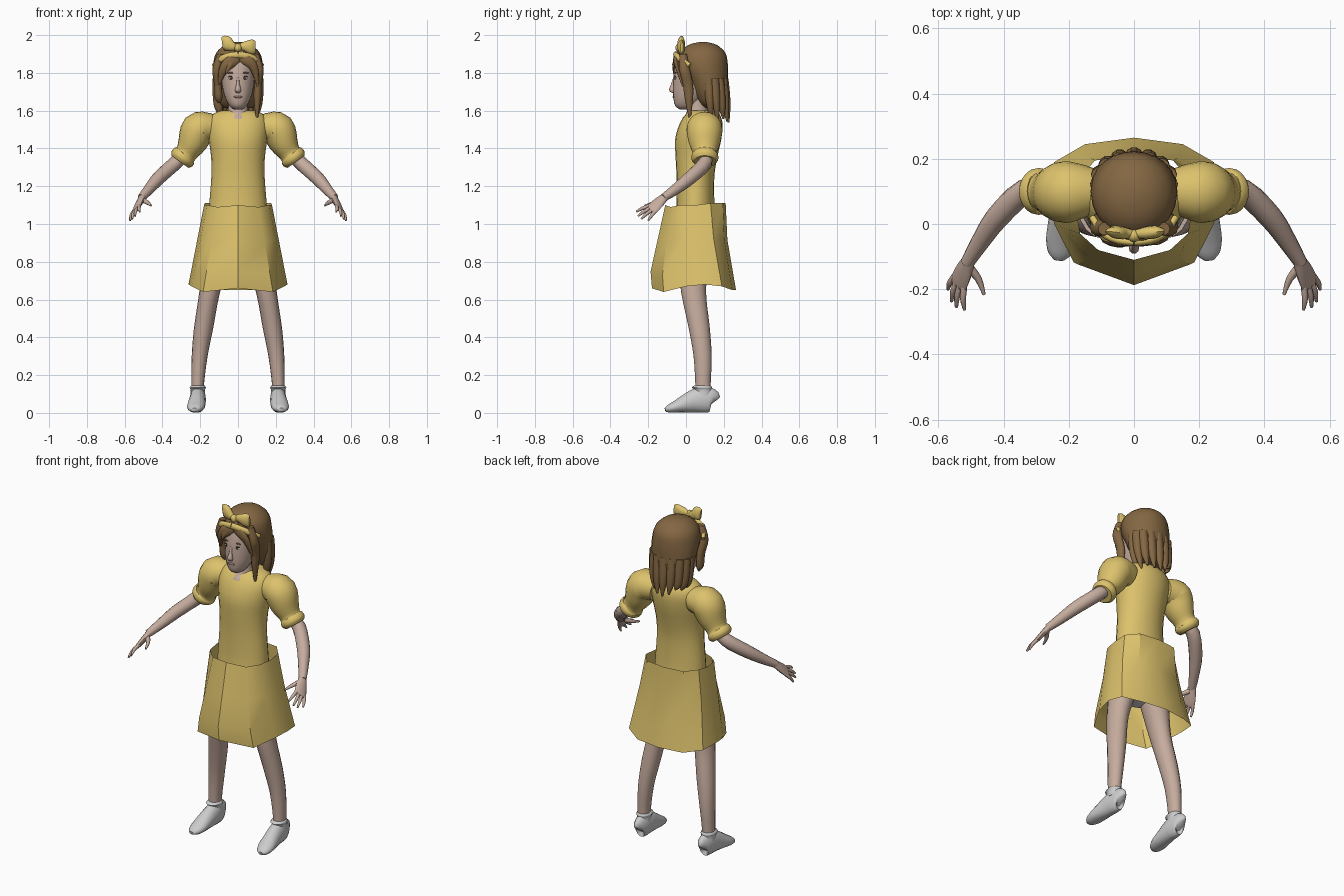
import bpy, bmesh, math, random
from mathutils import Vector, Matrix

random.seed(4)

def material(name, r, g, b):
    m = bpy.data.materials.new(name)
    m.diffuse_color = (r, g, b, 1)
    return m

YELLOW = material("dress_yellow", 0.72, 0.54, 0.15)
SKIN = material("skin", 0.56, 0.41, 0.34)
HAIR = material("hair_brown", 0.23, 0.135, 0.055)
WHITE = material("shoe_white", 0.6, 0.6, 0.61)
DARK = material("eye_dark", 0.07, 0.05, 0.035)
LIP = material("lip_pink", 0.38, 0.22, 0.19)

def finish(name, bm, mat, mirror=False, angle=50):
    bmesh.ops.recalc_face_normals(bm, faces=bm.faces)
    me = bpy.data.meshes.new(name)
    bm.to_mesh(me)
    bm.free()
    me.materials.append(mat)
    me.shade_smooth()
    me.set_sharp_from_angle(angle=math.radians(angle))
    ob = bpy.data.objects.new(name, me)
    bpy.context.collection.objects.link(ob)
    if mirror:
        ob.modifiers.new("mirror", 'MIRROR').use_mirror_merge = False
    return ob

def spline(keys, steps):
    """Smooth rows through the key rows (all components)."""
    out = []
    for i in range(len(keys) - 1):
        a, b = keys[max(i - 1, 0)], keys[i]
        c, d = keys[i + 1], keys[min(i + 2, len(keys) - 1)]
        for s in range(steps):
            t = s / steps
            out.append([0.5 * (2 * q + (r - p) * t + (2 * p - 5 * q + 4 * r - w) * t * t
                               + (3 * q - p - 3 * r + w) * t ** 3)
                        for p, q, r, w in zip(a, b, c, d)])
    return out + [list(keys[-1])]

def loft(name, keys, mat, ref=None, n=16, steps=3, mirror=False):
    """Oval rings (x, y, z, ra, rb); level rings when ref is None, else across the path."""
    rows = spline(keys, steps)
    bm = bmesh.new()
    rings = []
    for i, (x, y, z, ra, rb) in enumerate(rows):
        c = Vector((x, y, z))
        u, v = Vector((1, 0, 0)), Vector((0, 1, 0))
        if ref:
            t = Vector(rows[min(i + 1, len(rows) - 1)][:3]) - Vector(rows[max(i - 1, 0)][:3])
            t.normalize()
            u = t.cross(Vector(ref)).normalized()
            v = t.cross(u)
        ra, rb = max(ra, 0.001), max(rb, 0.001)
        rings.append([bm.verts.new(c + u * ra * math.cos(k * math.tau / n)
                                   + v * rb * math.sin(k * math.tau / n)) for k in range(n)])
    for p, q in zip(rings, rings[1:]):
        for k in range(n):
            bm.faces.new((p[k], p[(k + 1) % n], q[(k + 1) % n], q[k]))
    bm.faces.new(rings[0])
    bm.faces.new(rings[-1])
    return finish(name, bm, mat, mirror)

def column(name, keys, mat, **kw):
    """Level loft on the centre plane from (z, y, rx, ry)."""
    return loft(name, [(0, y, z, rx, ry) for z, y, rx, ry in keys], mat, n=24, **kw)

def ball(name, loc, radii, mat, mirror=False):
    bm = bmesh.new()
    bmesh.ops.create_uvsphere(bm, u_segments=12, v_segments=8, radius=1,
                              matrix=Matrix.Translation(loc) @ Matrix.Diagonal((*radii, 1)))
    return finish(name, bm, mat, mirror)

# Bodice and underwear
column("bodice", [(1.05, .05, .155, .105), (1.12, .05, .151, .1), (1.25, .05, .141, .1),
                  (1.35, .055, .142, .11), (1.45, .065, .155, .122), (1.53, .08, .16, .114),
                  (1.58, .088, .135, .09), (1.602, .088, .085, .065)], YELLOW)
column("underwear", [(.8, .04, .08, .07), (.86, .045, .15, .11), (.96, .05, .16, .12),
                     (1.06, .05, .15, .1)], WHITE)

# Skirt: a faceted flared sheet with a ridge down the front
hem = [(0, -.18, .66), (.185, -.118, .64), (.245, 0, .67), (.262, .1, .68),
       (.245, .19, .67), (.15, .245, .65), (0, .265, .65)]
waist = [(0, -.11, 1.1), (.11, -.08, 1.09), (.165, -.03, 1.1), (.18, .05, 1.1),
         (.175, .13, 1.11), (.12, .195, 1.11), (0, .21, 1.11)]
bm = bmesh.new()
rows = []
for t, front, back in ((0, 1, 1), (.2, 1.13, .98), (.58, 1.08, .94), (1, 1, 1)):
    half = [Vector(a).lerp(Vector(b), t) for a, b in zip(hem, waist)]
    for p in half:
        p.y *= front if p.y < 0 else back
    loop = half + [Vector((-p.x, p.y, p.z)) for p in half[-2:0:-1]]
    rows.append([bm.verts.new(p) for p in loop])
for p, q in zip(rows, rows[1:]):
    for k in range(len(p)):
        j = (k + 1) % len(p)
        bm.faces.new((p[k], p[j], q[j], q[k]))
finish("skirt", bm, YELLOW, angle=35)

# Puffed sleeves with rolled cuffs
loft("sleeve", [(.12, .1, 1.505, .07, .07), (.165, .1, 1.51, .08, .085), (.21, .098, 1.5, .092, .095),
                (.242, .098, 1.43, .078, .083), (.274, .1, 1.375, .058, .062),
                (.284, .1, 1.362, .066, .07), (.297, .1, 1.345, .068, .071),
                (.308, .1, 1.33, .055, .058)], YELLOW, ref=(0, 1, 0), n=20, mirror=True)

# Arms, palms and fingers
loft("arm", [(.27, .1, 1.38, .034, .034), (.335, .1, 1.32, .038, .038), (.42, .02, 1.243, .036, .036),
             (.475, -.06, 1.18, .028, .028), (.512, -.12, 1.138, .021, .021)],
     SKIN, ref=(0, 0, 1), n=14, mirror=True)
palm_ref = (-.78, .19, -.62)
loft("palm", [(.504, -.105, 1.15, .02, .018), (.522, -.145, 1.113, .033, .016),
              (.538, -.18, 1.08, .037, .012), (.542, -.19, 1.073, .03, .008)],
     SKIN, ref=palm_ref, n=12, mirror=True)
spread = Vector((.56, .67, -.5))
tips = [(.52, -.263, 1.065), (.545, -.255, 1.042), (.56, -.237, 1.027), (.571, -.2, 1.018)]
for i, tip in enumerate(tips):
    base = Vector((.536, -.176, 1.083)) + spread * (i - 1.5) * .017
    mid = base.lerp(Vector(tip), .55) + Vector((.004, 0, .004))
    loft("finger", [(*base, .01, .01), (*mid, .009, .009), (*tip, .005, .005)],
         SKIN, ref=palm_ref, n=8, mirror=True)
loft("thumb", [(.51, -.13, 1.13, .015, .015), (.478, -.168, 1.112, .011, .011),
               (.46, -.217, 1.098, .005, .005)], SKIN, ref=(0, 0, 1), n=8, mirror=True)

# Legs, shoes and ankle cuffs
loft("leg", [(.09, .045, .9, .08, .09), (.115, .04, .8, .075, .08), (.15, .04, .64, .055, .066),
             (.182, .07, .45, .051, .056), (.203, .088, .3, .042, .048),
             (.213, .09, .16, .034, .041), (.213, .09, .1, .034, .04)], SKIN, mirror=True)
loft("shoe", [(.211, .149, .058, .014, .035), (.211, .137, .066, .033, .062), (.212, .085, .07, .042, .069),
              (.214, .045, .063, .044, .062), (.218, 0, .05, .046, .049), (.223, -.05, .034, .047, .033),
              (.228, -.09, .022, .036, .021), (.23, -.11, .016, .016, .01)],
     WHITE, ref=(0, 0, 1), mirror=True)
loft("ankle_cuff", [(.213, .092, .09, .04, .048), (.213, .09, .122, .038, .046),
                    (.213, .084, .134, .043, .054), (.213, .088, .145, .036, .043)],
     WHITE, mirror=True)

# Neck and head
column("neck", [(1.52, .045, .066, .07), (1.56, .05, .07, .069), (1.595, .06, .054, .055),
                (1.67, .06, .05, .055)], SKIN)
column("head", [(1.605, .0, .018, .03), (1.625, .0, .045, .057), (1.67, .015, .069, .082),
                (1.73, .035, .084, .104), (1.8, .045, .09, .11), (1.87, .06, .087, .11),
                (1.92, .07, .06, .08)], SKIN)
loft("nose", [(0, -.064, 1.775, .006, .004), (0, -.07, 1.74, .009, .01),
              (0, -.074, 1.708, .016, .017), (0, -.066, 1.694, .01, .008)], SKIN, n=10)
ball("eye_white", (.036, -.056, 1.772), (.016, .004, .007), WHITE, True)
ball("iris", (.035, -.058, 1.772), (.007, .004, .007), DARK, True)
ball("upper_lash", (.036, -.057, 1.78), (.018, .004, .003), DARK, True)
ball("eyebrow", (.037, -.056, 1.8), (.021, .005, .004), HAIR, True)
ball("lips", (0, -.066, 1.673), (.024, .005, .006), LIP)

# Hair: main mass behind the face
column("hair_mass", [(1.963, .09, .02, .02), (1.948, .088, .07, .075), (1.905, .087, .116, .122),
                     (1.84, .092, .132, .13), (1.76, .115, .131, .108), (1.69, .13, .122, .09),
                     (1.64, .14, .108, .07), (1.615, .145, .08, .045)], HAIR)
# Locks hanging at the back and sides
for i in range(9):
    a = math.radians(-8 + i * 24.5)
    c, s = math.cos(a), math.sin(a)
    tip = 1.535 + random.random() * .055
    loft("back_lock", [(.108 * c, .13 + .07 * s, 1.77, .028, .026),
                       (.108 * c, .135 + .075 * s, 1.68, .027, .025),
                       (.103 * c, .14 + .078 * s, 1.61, .021, .018),
                       (.092 * c, .145 + .08 * s, tip, .005, .005)], HAIR, n=10)
# Locks framing the face, longer on one side
for x, tip in ((.1, 1.56), (-.1, 1.64)):
    loft("side_lock", [(x * .9, -.015, 1.9, .02, .02), (x * 1.12, -.008, 1.82, .024, .03),
                       (x * 1.06, .01, 1.74, .02, .028), (x * 1.03, .015, 1.67, .02, .024),
                       (x, .02, tip, .006, .006)], HAIR, n=10)
# Fringe swept to both sides
loft("fringe_left", [(.03, -.03, 1.9, .03, .014), (-.035, -.056, 1.862, .034, .014),
                     (-.078, -.048, 1.815, .024, .014), (-.1, -.02, 1.74, .006, .006)],
     HAIR, ref=(0, 1, 0), n=10)
loft("fringe_right", [(-.02, -.03, 1.905, .03, .014), (.045, -.052, 1.87, .03, .014),
                      (.085, -.042, 1.825, .022, .014), (.105, -.015, 1.73, .006, .006)],
     HAIR, ref=(0, 1, 0), n=10)
loft("fringe_wisp", [(-.01, -.045, 1.885, .018, .01), (-.04, -.064, 1.845, .016, .009),
                     (-.065, -.064, 1.795, .003, .003)], HAIR, ref=(0, 1, 0), n=8)

# Headband and bow
loft("headband", [(0, -.056, 1.896, .012, .018), (.05, -.05, 1.889, .012, .018),
                  (.095, -.027, 1.87, .012, .017), (.128, .02, 1.84, .01, .012)],
     YELLOW, ref=(0, 0, 1), n=10, mirror=True)
for side, lift in ((1, 0), (-.9, .02)):
    loft("bow_wing", [(.005 * side, -.03, 1.935, .012, .014), (.035 * side, -.028, 1.94, .019, .026),
                      (.07 * side, -.024, 1.937 + lift, .019, .04),
                      (.093 * side, -.022, 1.937 + lift, .007, .032)],
         YELLOW, ref=(0, 0, 1), n=12)
ball("bow_knot", (0, -.036, 1.933), (.02, .02, .023), YELLOW)
